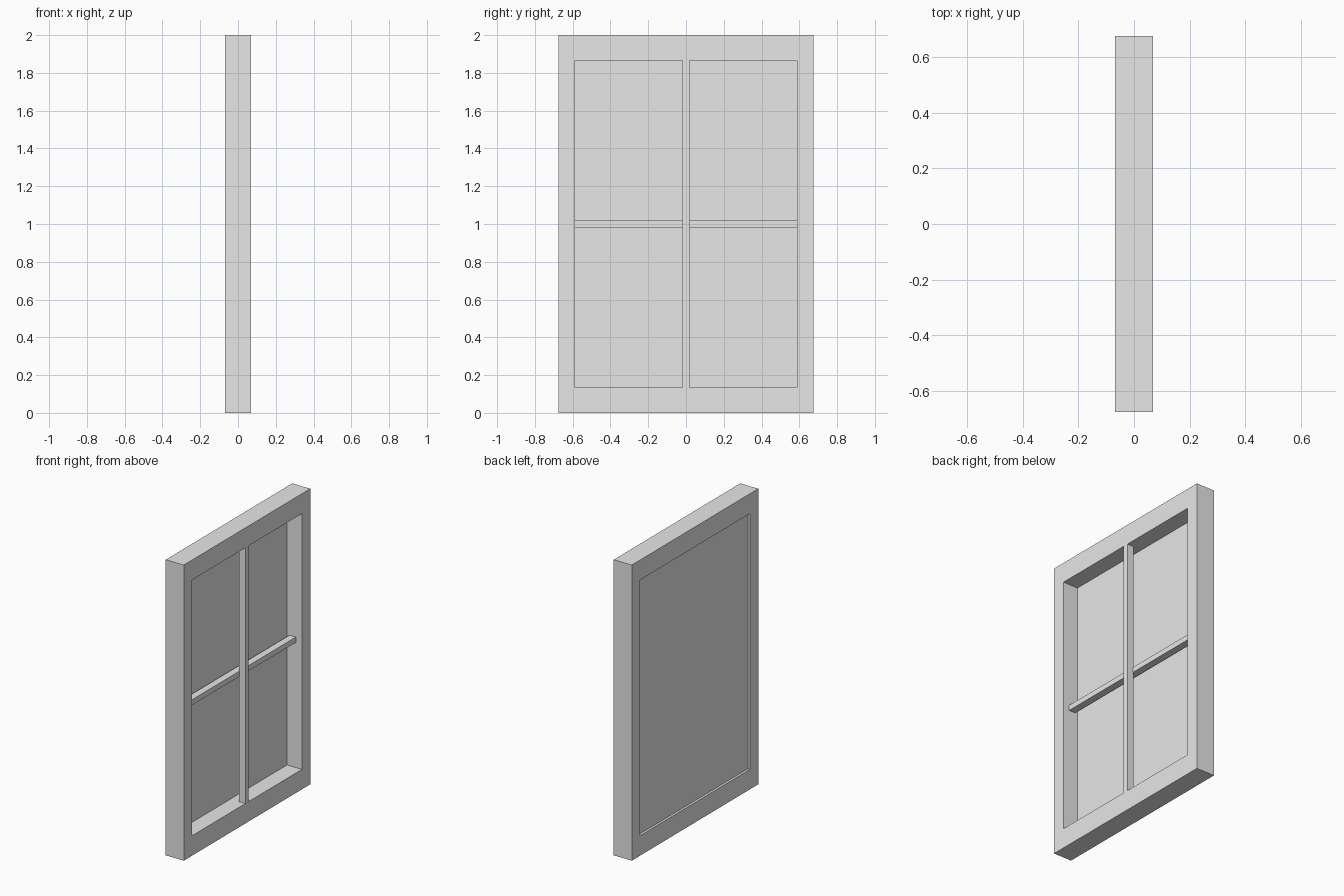
import bpy
import bmesh

cube = bpy.data.objects.get("Cube")
if cube:
    bpy.data.objects.remove(cube, do_unlink=True)

# Single pale grey finish
grey = bpy.data.materials.new("pale_grey")
grey.use_nodes = True
grey.diffuse_color = (0.8, 0.8, 0.8, 1)
grey.node_tree.nodes["Principled BSDF"].inputs["Base Color"].default_value = (0.8, 0.8, 0.8, 1)


def add_object(name, bm):
    mesh = bpy.data.meshes.new(name)
    bmesh.ops.recalc_face_normals(bm, faces=bm.faces)
    bm.to_mesh(mesh)
    bm.free()
    mesh.materials.append(grey)
    obj = bpy.data.objects.new(name, mesh)
    bpy.context.collection.objects.link(obj)
    return obj


def box(name, x, y, z):
    """Box spanning the (low, high) pair on each axis."""
    bm = bmesh.new()
    bmesh.ops.create_cube(bm, size=1)
    for v in bm.verts:
        v.co = [lo + (c + 0.5) * (hi - lo) for c, (lo, hi) in zip(v.co, (x, y, z))]
    return add_object(name, bm)


HALF_DEPTH, HALF_WIDTH, HEIGHT = 0.0675, 0.676, 2.0
OPEN_Y, OPEN_LOW, OPEN_HIGH = 0.587, 0.135, 1.865
BAR = 0.018


# Outer frame: a rectangular ring with one continuous surface
def rectangle(half, low, high):
    return [(-half, low), (half, low), (half, high), (-half, high)]


bm = bmesh.new()
outer, inner = rectangle(HALF_WIDTH, 0, HEIGHT), rectangle(OPEN_Y, OPEN_LOW, OPEN_HIGH)
loops = [[bm.verts.new((x, y, z)) for y, z in ring]
         for x, ring in ((HALF_DEPTH, outer), (HALF_DEPTH, inner),
                         (-HALF_DEPTH, inner), (-HALF_DEPTH, outer))]
for a, b in zip(loops, loops[1:] + loops[:1]):
    for i in range(4):
        j = (i + 1) % 4
        bm.faces.new((a[i], a[j], b[j], b[i]))
add_object("window_frame", bm)

# Pane near the rear, and crossed glazing bars, the upright in front
box("pane", (-0.052, -0.044), (-OPEN_Y, OPEN_Y), (OPEN_LOW, OPEN_HIGH))
box("vertical_bar", (0.02, 0.067), (-BAR, BAR), (OPEN_LOW, OPEN_HIGH))
box("horizontal_bar", (-0.026, 0.022), (-OPEN_Y, OPEN_Y), (1 - BAR, 1 + BAR))
